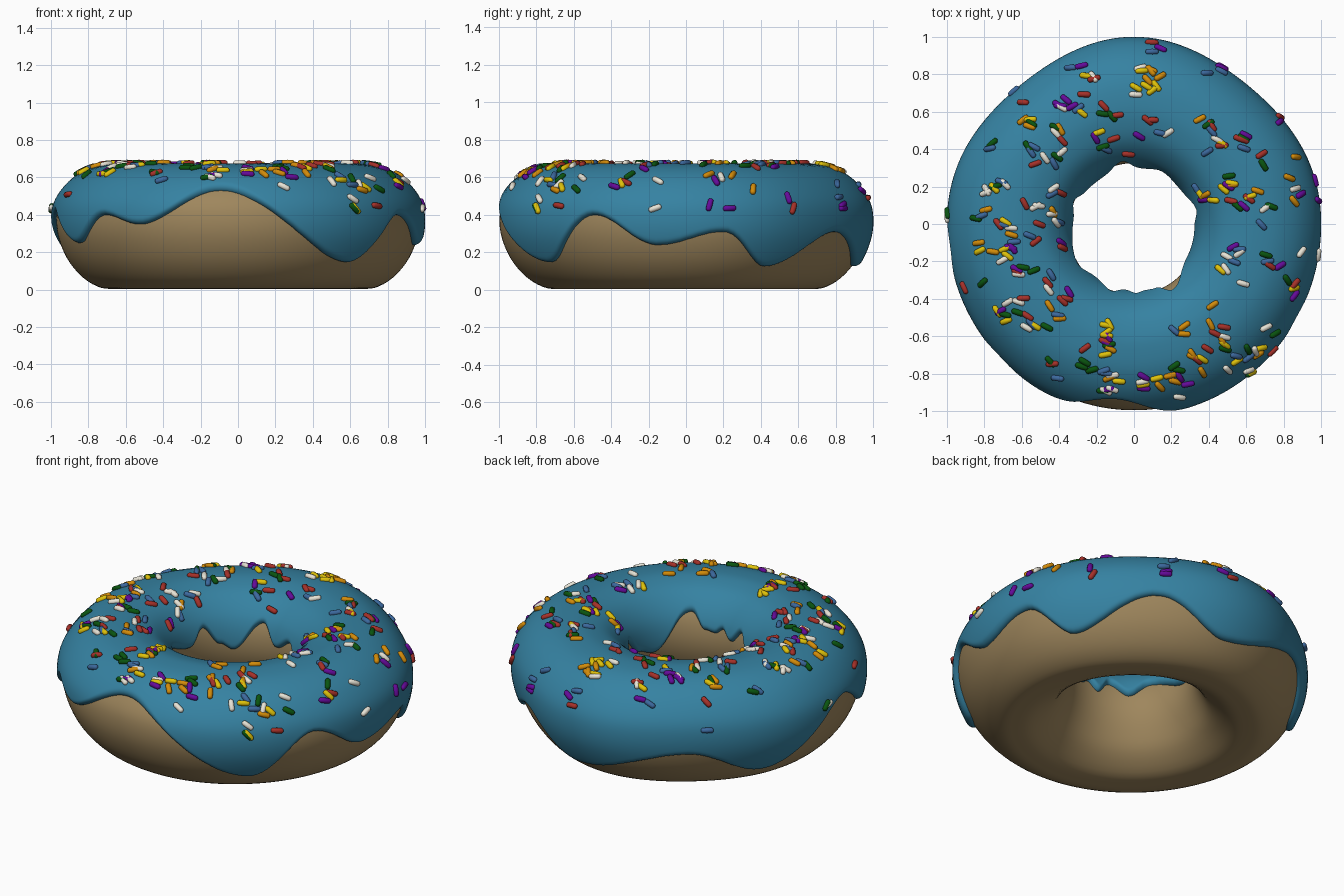
import bpy, bmesh, math, random
from mathutils import Vector, Matrix

random.seed(7)
cube = bpy.data.objects.get("Cube")
if cube:
    bpy.data.objects.remove(cube, do_unlink=True)

TAU = 2 * math.pi
THICK = 0.03

# Cross-section (radius, height): from the underside, up the hole, over the top, down the outside
PROFILE = [(.66, .005), (.56, .02), (.45, .1), (.39, .2), (.355, .31), (.355, .42),
           (.39, .52), (.47, .603), (.57, .638), (.66, .643), (.77, .625), (.87, .57),
           (.945, .48), (.97, .39), (.96, .28), (.91, .16), (.83, .065), (.74, .012)]

# Icing edge heights by angle in degrees
OUTER_EDGE = [(12, .31), (28, .13), (58, .31), (84, .13), (126, .28), (153, .13), (188, .42),
              (209, .25), (224, .4), (238, .35), (264, .53), (309, .15), (330, .4), (351, .24)]
INNER_EDGE = [(0, .37), (17, .47), (40, .38), (65, .45), (83, .39), (100, .5), (127, .34),
              (140, .38), (155, .48), (172, .4), (213, .48), (232, .41), (250, .48),
              (262, .41), (272, .46), (280, .43), (290, .44), (302, .53), (340, .33)]

# Sprinkle groups: place on the ring and the initials of their colours
CLUSTERS = [
    (.05, .79, "yoo"), (.13, .73, "yooy"), (0, .71, "yyw"), (-.38, .67, "ppwp"),
    (-.3, .66, "ypb"), (-.24, .75, "rwr"), (-.3, .86, "pby"), (.1, .91, "bwrp"),
    (.46, .83, "ppbb"), (-.62, .68, "rb"), (-.57, .53, "gyoo"), (-.75, .44, "bg"),
    (-.55, .4, "rgbb"), (-.43, .5, "worg"), (-.45, .36, "wwgb"), (-.16, .6, "ggrr"),
    (-.18, .49, "gyrbp"), (0, .49, "pr"), (.09, .55, "wrrb"), (-.74, .23, "wwygbw"),
    (-.46, .2, "wbr"), (-.57, .12, "rww"), (-.45, .05, "wwobr"), (-.4, -.08, "rp"),
    (-.8, .04, "bog"), (-.66, .02, "rywob"), (-.73, -.11, "ooyy"), (-.67, -.14, "ppwb"),
    (-.58, -.14, "rby"), (-.61, -.26, "gpwr"), (-.85, -.3, "rg"), (-.47, -.28, "brg"),
    (-.66, -.43, "wywr"), (-.67, -.49, "ygpg"), (-.54, -.54, "byrw"), (-.38, -.36, "prwr"),
    (-.42, -.45, "bgoo"), (-.43, -.73, "rgb"), (-.25, -.74, "ggr"), (-.12, -.56, "yyy"),
    (-.15, -.63, "prpyyog"), (-.15, -.75, "bwbgo"), (-.13, -.85, "wwygp"), (.05, -.8, "pwpy"),
    (.17, -.8, "oyoo"), (.25, -.83, "ppw"), (.27, -.75, "grog"), (.24, -.57, "boo"),
    (.43, -.59, "ryowro"), (.48, -.68, "wygb"), (.33, -.69, "oryo"), (.64, -.63, "rbgowy"),
    (.7, -.56, "wg"), (.6, -.79, "wyg"), (.48, -.25, "wwy"), (.54, -.16, "pbwwb"),
    (.7, -.2, "rgpb"), (.8, -.31, "yrpg"), (.47, -.42, "o"), (.4, .21, "pboy"),
    (.52, .22, "gyyp"), (.53, .13, "ygor"), (.63, .17, "rpoy"), (.84, .16, "opwo"),
    (.72, .07, "gbw"), (.42, .53, "robg"), (.48, .44, "rwyb"), (.57, .47, "gbprr"),
    (.67, .37, "gr"), (.79, .52, "rp"), (.87, .37, "o"), (.95, .2, "pp"),
    (.96, -.16, "ww"), (-.96, .04, "gw")]
COLORS = {"white": (.8, .77, .67), "yellow": (.74, .54, .003), "orange": (.65, .26, .003),
          "red": (.38, .03, .022), "green": (.003, .09, .005), "purple": (.13, .003, .32),
          "blue": (.045, .14, .34)}


def material(name, color):
    mat = bpy.data.materials.new(name)
    mat.use_nodes = True
    rgba = (*color, 1)
    mat.diffuse_color = rgba
    bsdf = mat.node_tree.nodes["Principled BSDF"]
    bsdf.inputs["Base Color"].default_value = rgba
    bsdf.inputs["Roughness"].default_value = 0.6
    return mat


def finish(bm, name, mat):
    mesh = bpy.data.meshes.new(name)
    bm.to_mesh(mesh)
    bm.free()
    mesh.materials.append(mat)
    mesh.polygons.foreach_set("use_smooth", [True] * len(mesh.polygons))
    obj = bpy.data.objects.new(name, mesh)
    bpy.context.collection.objects.link(obj)


def profile(u):
    """Smooth closed curve through the cross-section, u in 0..1."""
    n = len(PROFILE)
    i, t = int(u * n // 1), u * n % 1
    a, b, c, d = (Vector(PROFILE[(i + k) % n]) for k in (-1, 0, 1, 2))
    return 0.5 * (2 * b + (c - a) * t + (2 * a - 5 * b + 4 * c - d) * t**2
                  + (3 * b - a - 3 * c + d) * t**3)


def surface(u, angle, offset):
    """Point on the ring, pushed out from the dough by offset."""
    tangent = (profile(u + 0.002) - profile(u - 0.002)).normalized()
    r, z = profile(u) + Vector((-tangent.y, tangent.x)) * offset
    # Back corners slightly flattened, front slightly bulged, hole a little forward
    flat = max(0, math.sin(angle)) * math.sin(2 * angle) ** 2
    bulge = max(0, -math.sin(angle)) ** 2
    r += (0.04 * bulge - 0.085 * flat) * max(0, r - 0.35)
    shift = -0.025 * min(1, max(0, (0.66 - r) / 0.3))
    return Vector((r * math.cos(angle), r * math.sin(angle) + shift, z))


def edge_height(keys, angle):
    """Eased periodic blend between edge heights."""
    deg = math.degrees(angle) % 360
    ring = [(keys[-1][0] - 360, keys[-1][1])] + keys + [(keys[0][0] + 360, keys[0][1])]
    for (a, h), (b, k) in zip(ring, ring[1:]):
        if a <= deg <= b:
            t = (1 - math.cos(math.pi * (deg - a) / (b - a))) / 2
            return h + (k - h) * t


def find_height(height, direction):
    """Walk from the crown down one side to the given height."""
    u = 0.5
    while profile(u).y > height:
        u += direction * 0.001
    return u


def ring_mesh(name, mat, rows, columns, point, closed):
    bm = bmesh.new()
    grid = [[bm.verts.new(point(i, j)) for j in range(columns)] for i in range(rows)]
    for i in range(rows if closed else rows - 1):
        for j in range(columns):
            n, m = (i + 1) % rows, (j + 1) % columns
            bm.faces.new((grid[i][j], grid[n][j], grid[n][m], grid[i][m]))
    finish(bm, name, mat)


# Dough ring
ROWS, COLS = 64, 192
ring_mesh("dough", material("golden dough", (.345, .24, .109)), ROWS, COLS,
          lambda i, j: surface(i / ROWS, j / COLS * TAU, 0), True)

# Icing with dripping edges and a rounded lip
limits = []
for j in range(COLS):
    angle = j / COLS * TAU
    limits.append((find_height(edge_height(INNER_EDGE, angle), -1),
                   find_height(edge_height(OUTER_EDGE, angle), 1)))


def icing_point(i, j):
    start, end = limits[j]
    u = start + (end - start) * (1 - math.cos(math.pi * i / (ROWS - 1))) / 2
    near = min(1, min(u - start, end - u) * 1.8 / THICK)
    lip = math.sqrt(max(0, 1 - (1 - near) ** 2))
    return surface(u, j / COLS * TAU, (THICK + 0.004) * lip - 0.004)


ring_mesh("icing", material("blue icing", (.036, .224, .362)), ROWS, COLS, icing_point, False)


# Sprinkles
def add_sprinkle(bm, x, y):
    angle = math.atan2(y, x) % TAU
    radius = min(.965, max(.42, math.hypot(x, y)))
    u = min((k / 400 for k in range(140, 290)), key=lambda k: abs(profile(k).x - radius))
    u = min(u, limits[int(angle / TAU * COLS)][1] - 0.04)
    centre = surface(u, angle, THICK + 0.004)
    normal = (surface(u, angle, THICK + 0.05) - centre).normalized()
    spin = random.uniform(-1.1, 0.7)
    heading = Vector((math.cos(spin), math.sin(spin), 0))
    side = normal.cross(heading).normalized()
    place = Matrix((side, normal, side.cross(normal))).transposed().to_4x4()
    place.translation = centre
    made = bmesh.ops.create_uvsphere(bm, u_segments=10, v_segments=8, radius=0.016)
    for v in made["verts"]:
        if abs(v.co.z) > 0.0001:
            v.co.z += math.copysign(0.02, v.co.z)
        v.co = place @ v.co


batches = {name: bmesh.new() for name in COLORS}
by_initial = {name[0]: bm for name, bm in batches.items()}
for x, y, initials in CLUSTERS:
    for initial in initials:
        add_sprinkle(by_initial[initial], x + random.gauss(0, .035), y + random.gauss(0, .035))

for name, color in COLORS.items():
    finish(batches[name], name + "_sprinkles", material(name + " sprinkle", color))
